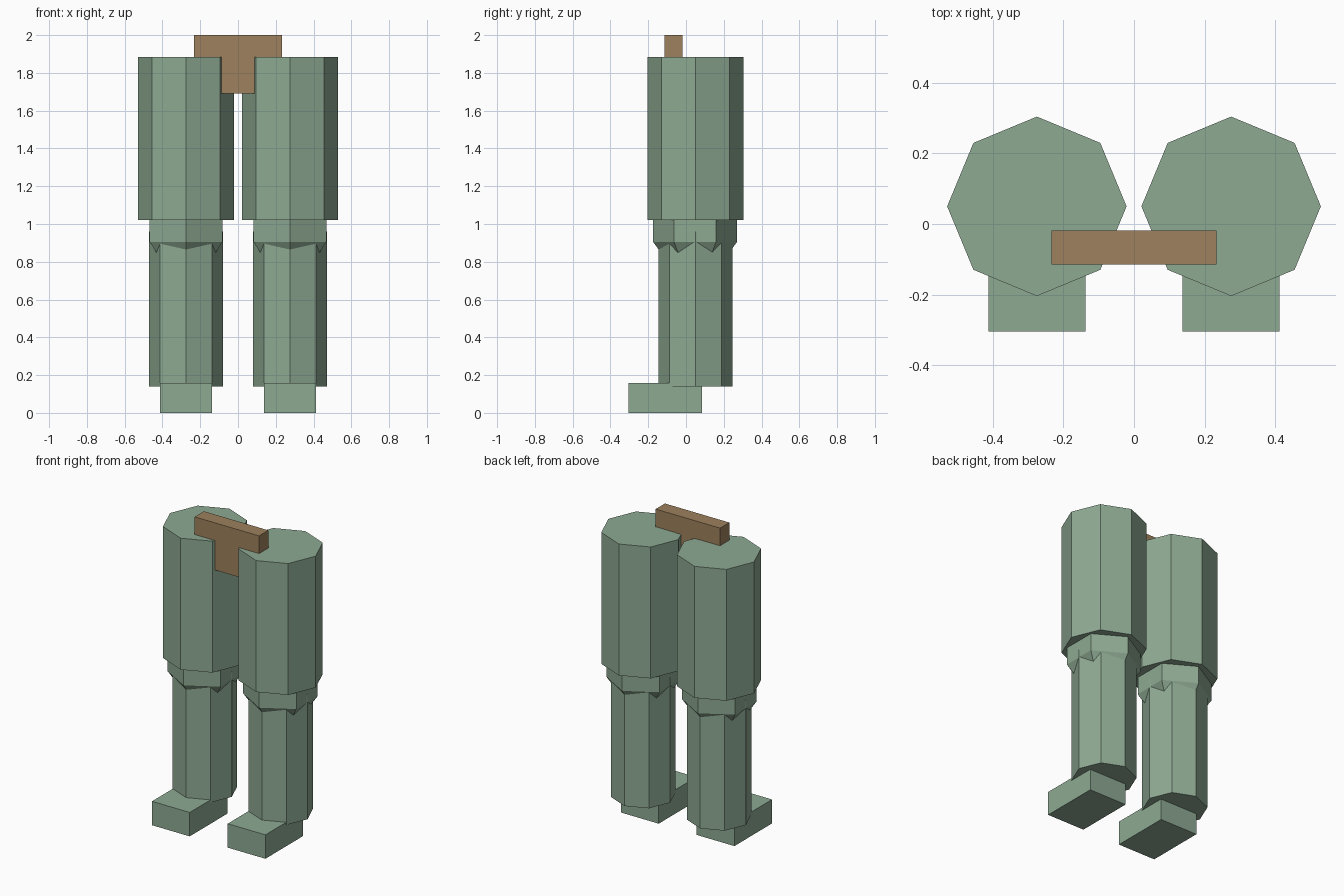
import bpy, bmesh
from mathutils import Matrix, Vector

if "Cube" in bpy.data.objects:
    bpy.data.objects.remove(bpy.data.objects["Cube"])

LEG_X, LEG_Y = 0.275, 0.05


def material(name, rgb):
    m = bpy.data.materials.new(name)
    m.diffuse_color = (*rgb, 1)
    m.use_nodes = True
    m.node_tree.nodes["Principled BSDF"].inputs["Base Color"].default_value = m.diffuse_color
    return m


green = material("green", (0.27, 0.40, 0.29))
brown = material("brown", (0.34, 0.22, 0.11))


def finish(name, bm, mat):
    me = bpy.data.meshes.new(name)
    bm.normal_update()
    bm.to_mesh(me)
    bm.free()
    me.materials.append(mat)
    ob = bpy.data.objects.new(name, me)
    bpy.context.collection.objects.link(ob)
    return ob


def octagon(name, x, radius, z0, z1):
    bm = bmesh.new()
    bmesh.ops.create_cone(bm, cap_ends=True, segments=8, radius1=radius, radius2=radius,
                          depth=z1 - z0, matrix=Matrix.Translation((x, LEG_Y, (z0 + z1) / 2)))
    return finish(name, bm, green)


def box(name, lo, hi, mat):
    lo, hi = Vector(lo), Vector(hi)
    bm = bmesh.new()
    bmesh.ops.create_cube(bm, size=1, matrix=Matrix.Translation((lo + hi) / 2)
                          @ Matrix.Diagonal((*(hi - lo), 1)))
    return finish(name, bm, mat)


for side, s in (("right", -1), ("left", 1)):
    x = s * LEG_X
    octagon(side + "_thigh", x, 0.254, 1.02, 1.883)
    octagon(side + "_shin", x, 0.195, 0.14, 0.96)

    # Knee: coarse six-sided ball with a corner facing forward
    bm = bmesh.new()
    bmesh.ops.create_uvsphere(bm, u_segments=6, v_segments=5, radius=0.234,
                              matrix=Matrix.Translation((x, LEG_Y - 0.002, 0.978)))
    finish(side + "_knee", bm, green)

    # Foot block
    box(side + "_foot", (x - 0.137, -0.304, 0), (x + 0.137, 0.086, 0.157), green)

# T-shaped hip piece: extruded outline
outline = [(-0.234, 2.0), (-0.234, 1.884), (-0.088, 1.884), (-0.088, 1.69),
           (0.088, 1.69), (0.088, 1.884), (0.234, 1.884), (0.234, 2.0)]
bm = bmesh.new()
front = bm.faces.new([bm.verts.new((px, -0.115, pz)) for px, pz in outline])
ext = bmesh.ops.extrude_face_region(bm, geom=[front], use_keep_orig=True)
bmesh.ops.translate(bm, vec=(0, 0.096, 0),
                    verts=[v for v in ext["geom"] if isinstance(v, bmesh.types.BMVert)])
bmesh.ops.recalc_face_normals(bm, faces=bm.faces)
finish("hip_joint", bm, brown)
